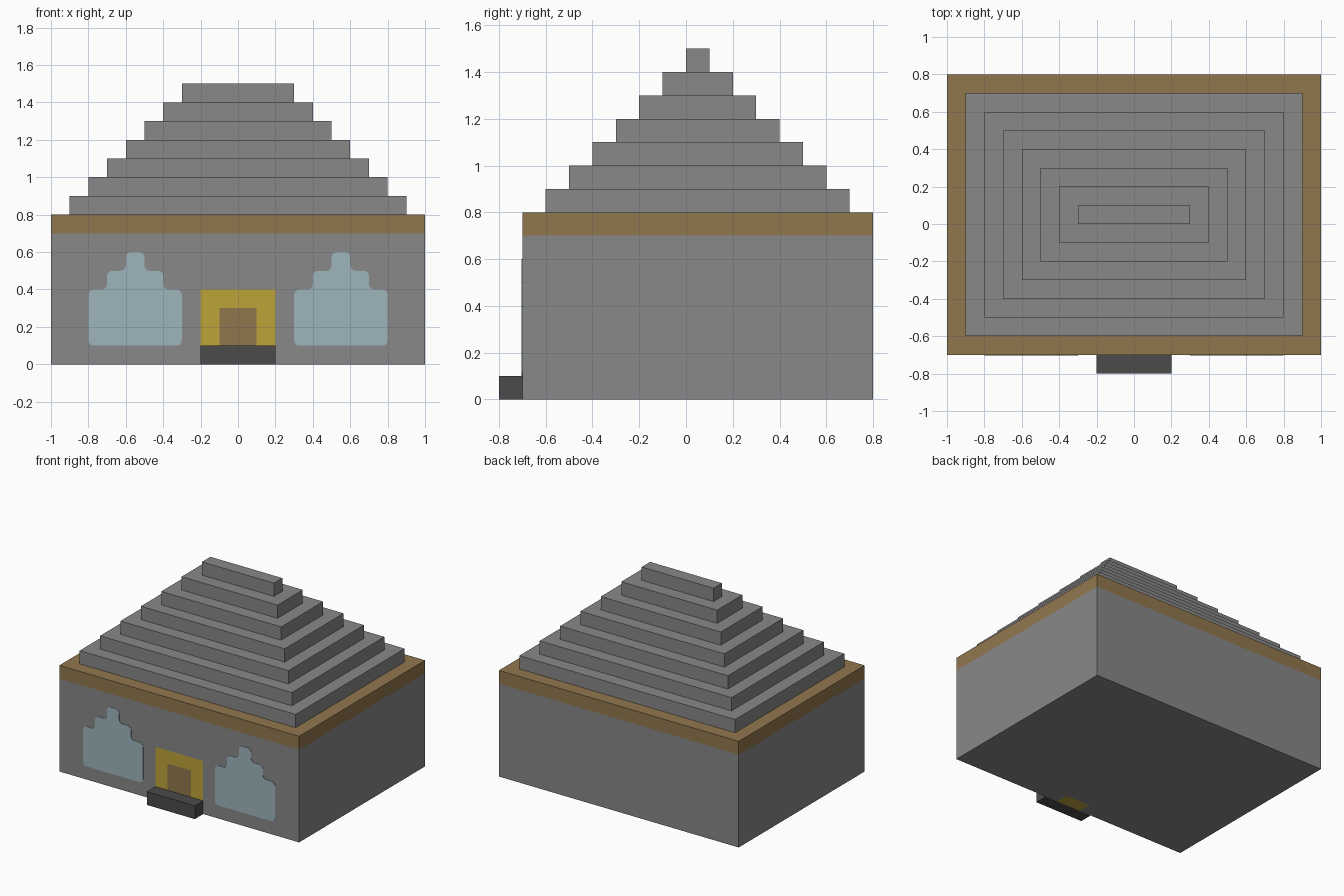
import bpy, bmesh
from math import pi, cos, sin
from mathutils import Vector

default = bpy.data.objects.get("Cube")
if default:
    bpy.data.objects.remove(default, do_unlink=True)


def material(name, rgb):
    m = bpy.data.materials.new(name)
    m.use_nodes = True
    color = (*rgb, 1)
    m.diffuse_color = color
    m.node_tree.nodes["Principled BSDF"].inputs["Base Color"].default_value = color
    return m


STONE = material("grey stone", (0.246, 0.246, 0.246))
WOOD = material("brown wood", (0.283, 0.184, 0.076))
GOLD = material("gold", (0.515, 0.366, 0.042))
GLASS = material("pale blue glass", (0.332, 0.462, 0.503))
DARK = material("dark stone", (0.07, 0.07, 0.07))


def box_mesh(lo, hi):
    bm = bmesh.new()
    bmesh.ops.create_cube(bm, size=1)
    lo, hi = Vector(lo), Vector(hi)
    bmesh.ops.scale(bm, vec=hi - lo, verts=bm.verts)
    bmesh.ops.translate(bm, vec=(lo + hi) / 2, verts=bm.verts)
    return bm


def finish(bm, name, *mats):
    mesh = bpy.data.meshes.new(name)
    bm.to_mesh(mesh)
    bm.free()
    for m in mats:
        mesh.materials.append(m)
    obj = bpy.data.objects.new(name, mesh)
    bpy.context.collection.objects.link(obj)
    return obj


# House body, cut so that the eaves band, door and door frame are its own faces
FRONT, BACK = -0.7, 0.8
body = box_mesh((-1, FRONT, 0), (1, BACK, 0.8))
cuts = [("X", v) for v in (-0.2, -0.1, 0.1, 0.2)]
cuts += [("Z", v) for v in (0.1, 0.3, 0.4, 0.7)] + [("Y", -0.6)]
for axis, v in cuts:
    normal = Vector([axis == a for a in "XYZ"])
    bmesh.ops.bisect_plane(body, geom=body.verts[:] + body.edges[:] + body.faces[:],
                           plane_co=normal * v, plane_no=normal)
for f in body.faces:
    c = f.calc_center_median()
    on_front = f.normal.y < -0.9
    sill = f.normal.z < -0.9 and c.y < -0.6 and abs(c.x) < 0.1
    if c.z > 0.7:
        f.material_index = 1
    elif on_front and abs(c.x) < 0.1 and 0.1 < c.z < 0.3:
        f.material_index = 1
    elif sill or (on_front and abs(c.x) < 0.2 and c.z < 0.4):
        f.material_index = 2
finish(body, "house_body", STONE, WOOD, GOLD)

# Stepped roof
for i in range(7):
    d = 0.1 * i
    finish(box_mesh((d - 0.9, d - 0.6, 0.8 + d), (0.9 - d, 0.7 - d, 0.9 + d)),
           f"roof_tier_{i + 1}", STONE)

# Doorstep
finish(box_mesh((-0.2, -0.8, 0), (0.2, FRONT, 0.1)), "doorstep", DARK)


# Stepped windows with rounded corners, as thin plates
def rounded(points, r, steps=4):
    out = []
    for i, p in enumerate(points):
        a = (points[i - 1] - p).normalized() * r
        b = (points[(i + 1) % len(points)] - p).normalized() * r
        for k in range(steps + 1):
            t = k / steps * pi / 2
            out.append(p + a * (1 - sin(t)) + b * (1 - cos(t)))
    return out


half = [(0.25, 0.1), (0.25, 0.4), (0.15, 0.4), (0.15, 0.5), (0.05, 0.5), (0.05, 0.6)]
outline = [Vector(p) for p in half] + [Vector((-x, z)) for x, z in reversed(half)]
for side, name in ((1, "left_window"), (-1, "right_window")):
    bm = bmesh.new()
    ring = [bm.verts.new((p.x + side * 0.55, FRONT - 0.003, p.y))
            for p in rounded(outline, 0.028)]
    face = bm.faces.new(ring)
    new = bmesh.ops.extrude_face_region(bm, geom=[face])["geom"]
    bmesh.ops.translate(bm, vec=(0, 0.004, 0),
                        verts=[v for v in new if isinstance(v, bmesh.types.BMVert)])
    bmesh.ops.recalc_face_normals(bm, faces=bm.faces)
    finish(bm, name, GLASS)
